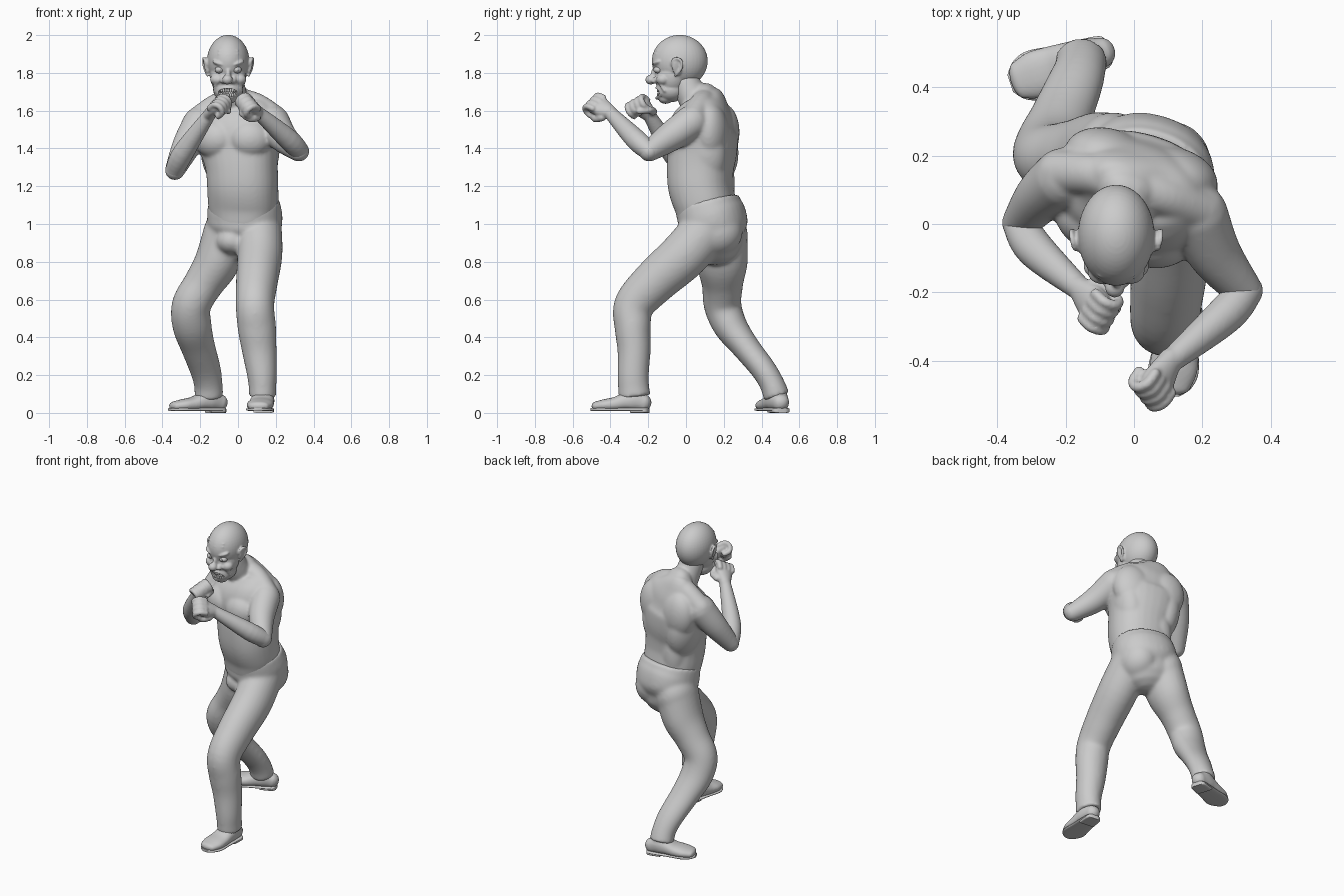
import bpy, bmesh, math
from mathutils import Vector, Matrix, Euler

cube = bpy.data.objects.get("Cube")
if cube:
    bpy.data.objects.remove(cube, do_unlink=True)

grey = bpy.data.materials.new("plain grey")
grey.use_nodes = True
grey.diffuse_color = (0.6, 0.6, 0.6, 1)
grey.node_tree.nodes["Principled BSDF"].inputs["Base Color"].default_value = (0.6, 0.6, 0.6, 1)


def spline(pts, n=5):
    """Catmull-Rom interpolation of rows of numbers."""
    rows = []
    for i in range(len(pts) - 1):
        a, b, c, d = pts[max(i - 1, 0)], pts[i], pts[i + 1], pts[min(i + 2, len(pts) - 1)]
        for k in range(n):
            t = k / n
            rows.append([0.5 * (2 * q + (r - p) * t + (2 * p - 5 * q + 4 * r - s) * t * t
                                + (3 * q - p - 3 * r + s) * t ** 3) for p, q, r, s in zip(a, b, c, d)])
    return rows + [list(pts[-1])]


def loft(bm, pts, ref=(1, 0, 0), sides=24, power=2.0, ends=(True, True)):
    """Smooth tube through x, y, z, radius[, radius]; ends say which caps are round."""
    rows = spline([p if len(p) == 5 else (*p, p[3]) for p in pts])
    pos = [Vector(r[:3]) for r in rows]
    secs = []
    for i, r in enumerate(rows):
        t = (pos[min(i + 1, len(pos) - 1)] - pos[max(i - 1, 0)]).normalized()
        secs.append((pos[i], t, r[3], r[4]))
    for end, sign in ((0, -1), (-1, 1)):
        if ends[end]:
            p, t, a, b = secs[end]
            cap = [(p + t * sign * min(a, b) * math.sin(g), t, a * math.cos(g), b * math.cos(g))
                   for g in (0.4, 0.8, 1.15, 1.45)]
            secs = cap[::-1] + secs if sign < 0 else secs + cap
    rings = []
    for p, t, a, b in secs:
        u = Vector(ref).cross(t).normalized()
        v = t.cross(u)
        ring = []
        for k in range(sides):
            c, s = math.cos(math.tau * k / sides), math.sin(math.tau * k / sides)
            e = 2 / power
            ring.append(bm.verts.new(p + u * a * math.copysign(abs(c) ** e, c)
                                     + v * b * math.copysign(abs(s) ** e, s)))
        rings.append(ring)
    for lo, hi in zip(rings, rings[1:]):
        for k in range(sides):
            j = (k + 1) % sides
            bm.faces.new((lo[k], lo[j], hi[j], hi[k]))
    bm.faces.new(rings[0][::-1])
    bm.faces.new(rings[-1])


def blob(bm, loc, size, rot=(0, 0, 0)):
    m = Matrix.LocRotScale(Vector(loc), Euler([math.radians(a) for a in rot]), Vector(size))
    bmesh.ops.create_uvsphere(bm, u_segments=40, v_segments=24, radius=1, matrix=m)


def finish(name, bm, voxel=0, smooth=4, cutter=None):
    bmesh.ops.recalc_face_normals(bm, faces=bm.faces[:])
    me = bpy.data.meshes.new(name)
    bm.to_mesh(me)
    bm.free()
    ob = bpy.data.objects.new(name, me)
    bpy.context.collection.objects.link(ob)
    me.materials.append(grey)
    bpy.ops.object.select_all(action="DESELECT")
    ob.select_set(True)
    bpy.context.view_layer.objects.active = ob
    if voxel:
        m = ob.modifiers.new("fuse", "REMESH")
        m.mode, m.voxel_size = "VOXEL", voxel
        m = ob.modifiers.new("soften", "SMOOTH")
        m.factor, m.iterations = 0.5, smooth
        if cutter:
            m = ob.modifiers.new("cut", "BOOLEAN")
            m.operation, m.object = "DIFFERENCE", cutter
        for m in list(ob.modifiers):
            bpy.ops.object.modifier_apply(modifier=m.name)
    bpy.ops.object.shade_smooth_by_angle(angle=math.radians(50))
    return ob


# Bare torso and upper arms, turned so the left shoulder leads
turned = -16
turn = Matrix.Rotation(math.radians(turned), 3, "Z")
back = turn @ Vector((0, 1, 0))


def chest(x, y, z):
    return Vector((0, 0.09, 0)) + turn @ Vector((x, y, z))


bm = bmesh.new()
loft(bm, [(.03, .11, 1.02, .17, .15), (.028, .102, 1.1, .185, .158), (.025, .078, 1.2, .187, .168),
          (.02, .076, 1.3, .19, .172), (.01, .088, 1.4, .21, .177), (0, .09, 1.5, .228, .172),
          (-.01, .11, 1.59, .208, .13), (-.02, .115, 1.65, .14, .09), (-.02, .1, 1.68, .085, .065)],
     ref=back, sides=32, power=2.3)
loft(bm, [(-.02, .09, 1.6, .085), (-.03, .035, 1.67, .08), (-.045, -.005, 1.76, .075)])
loft(bm, [(-.22, .15, 1.55, .065), (-.11, .145, 1.63, .062), (-.02, .11, 1.655, .062),
          (.09, .08, 1.635, .062), (.2, .035, 1.56, .065)], ref=(0, 0, 1))
for s in (-1, 1):
    blob(bm, chest(s * .1, -.115, 1.45), (.112, .082, .1), (0, 0, turned + s * 16))      # pectoral
    blob(bm, chest(s * .1, .075, 1.48), (.13, .09, .16), (0, s * 12, turned))            # shoulder blade
    blob(bm, chest(s * .115, .04, 1.37), (.095, .12, .18), (0, s * 8, turned))           # flank
    blob(bm, chest(s * .06, .08, 1.2), (.085, .075, .19), (0, 0, turned))                # lower back
for joints in ([(-.205, .135, 1.53, .09), (-.272, .08, 1.415, .077), (-.334, .003, 1.285, .054)],
               [(.185, .03, 1.54, .09), (.235, -.085, 1.46, .079), (.322, -.195, 1.385, .056)]):
    loft(bm, joints)
finish("torso", bm, .008, 16)


# Forearms with clenched fists
def forearm(name, elbow, mid, wrist, aim, up):
    bm = bmesh.new()
    loft(bm, [(*elbow, .05), (*mid, .056), (*wrist, .034)])
    d = Vector(aim).normalized()
    side = d.cross(Vector(up)).normalized()
    n = side.cross(d)

    def at(f, s, h):
        return Vector(wrist) + (d * f + side * s + n * h) * 1.2
    loft(bm, [(*at(-.01, 0, 0), .036, .034), (*at(.04, 0, .002), .055, .032),
              (*at(.072, 0, 0), .058, .032)], ref=n)
    for i in range(4):
        s = (i - 1.5) * .026
        loft(bm, [(*at(f, s, h), .016) for f, h in
                  ((.06, .02), (.092, .014), (.105, -.012), (.088, -.036), (.058, -.034))],
             ref=side, sides=12)
    loft(bm, [(*at(.015, -.035, -.015), .022), (*at(.05, -.042, -.04), .019),
              (*at(.08, -.01, -.052), .016)], sides=12)
    finish(name, bm, .007, 4)


forearm("right_forearm", (-.335, .001, 1.285), (-.288, -.075, 1.38), (-.152, -.195, 1.578),
        (.5, -.6, .55), (-.5, -.2, .8))
forearm("left_forearm", (.328, -.195, 1.385), (.265, -.268, 1.45), (.1, -.407, 1.595),
        (-.45, -.8, .42), (.5, -.4, .8))

# Trousers
bm = bmesh.new()
loft(bm, [(.03, .15, .93, .17, .15), (.034, .145, .98, .193, .178), (.036, .138, 1.03, .199, .18),
          (.033, .125, 1.07, .196, .174), (.03, .113, 1.12, .189, .165)],
     ref=back, sides=32, power=2.2, ends=(True, False))
blob(bm, (-.06, .185, .94), (.125, .142, .15))
blob(bm, (.11, .165, .96), (.118, .135, .13))
blob(bm, (-.03, .075, .91), (.09, .1, .075))
loft(bm, [(.112, .12, .985, .13, .12), (.115, -.01, .835, .13, .12), (.1, -.165, .695, .119, .111),
          (.09, -.275, .57, .107, .102), (.1, -.282, .45, .096, .102), (.113, -.275, .33, .088, .092),
          (.127, -.28, .2, .083, .079), (.13, -.277, .13, .083, .073), (.13, -.272, .085, .087, .075)],
     ends=(True, False))
loft(bm, [(-.06, .18, .95, .143, .125), (-.11, .19, .8, .138, .12), (-.185, .193, .68, .11, .105),
          (-.247, .194, .57, .1, .104), (-.243, .235, .46, .09, .104), (-.212, .315, .35, .074, .092),
          (-.173, .41, .23, .067, .083), (-.157, .457, .15, .066, .076), (-.155, .48, .085, .071, .077)],
     ends=(True, False))
finish("trousers", bm, .009, 18)


# Shoes with sole and heel
def shoe(name, heel, toe):
    h, t = Vector((*heel, 0)), Vector((*toe, 0))
    d = t - h
    up = (0, 0, 1)
    bm = bmesh.new()
    loft(bm, [(*(h + d * f + Vector((0, 0, z))), w, r) for f, z, w, r in
              ((.1, .055, .046, .045), (.25, .065, .058, .055), (.4, .06, .063, .048),
               (.57, .047, .068, .038), (.75, .041, .07, .032), (.9, .036, .056, .025))],
         ref=up, power=2.3)
    loft(bm, [(*(h + d * f + Vector((0, 0, .102))), .05, .05) for f in (.25, .33)], ref=up)
    finish(name + "_upper", bm, .006, 4)
    bm = bmesh.new()
    loft(bm, [(*(h + d * f + Vector((0, 0, .018))), w, .009) for f, w in
              ((.0, .025), (.06, .048), (.3, .058), (.5, .064), (.75, .074), (.9, .058), (.99, .026))],
         ref=up, power=3, ends=(False, False))
    loft(bm, [(*(h + d * f + Vector((0, 0, .012))), w, .012) for f, w in
              ((.0, .025), (.06, .047), (.3, .053))], ref=up, power=5, ends=(False, False))
    finish(name + "_sole", bm)


shoe("left_shoe", (.145, -.197), (.105, -.505))
shoe("right_shoe", (-.07, .51), (-.365, .41))

# Head
bm = bmesh.new()
blob(bm, (-.055, -.158, 1.695), (.054, .05, .023))
cutter = finish("mouth_cutter", bm)
cutter.hide_render = True
cx = -.052
bm = bmesh.new()
blob(bm, (cx, -.033, 1.862), (.112, .148, .139))
blob(bm, (cx, -.075, 1.785), (.096, .09, .11))
blob(bm, (cx, -.08, 1.71), (.08, .08, .065))
blob(bm, (cx, -.108, 1.665), (.046, .038, .029))
blob(bm, (cx, -.155, 1.8), (.016, .03, .05), (-20, 0, 0))
blob(bm, (cx - .004, -.187, 1.764), (.028, .028, .026))
for z in (1.9, 1.918):                                                                    # forehead lines
    y = -.033 - .147 * math.sqrt(1 - ((z - 1.862) / .138) ** 2)
    loft(bm, [(cx - .05, y + .017, z, .005), (cx, y + .002, z - .004, .005),
              (cx + .05, y + .017, z, .005)], ref=(0, 0, 1), sides=8)
for s in (-1, 1):
    blob(bm, (cx + s * .045, -.15, 1.85), (.042, .026, .014), (0, -s * 18, s * 15))       # brow
    blob(bm, (cx + s * .06, -.122, 1.765), (.036, .036, .03))                             # cheek
    blob(bm, (cx + s * .027, -.165, 1.757), (.015, .019, .014))                           # nostril
    blob(bm, (cx + s * .113, -.047, 1.832), (.012, .028, .047), (8, s * 12, s * 15))      # ear
    loft(bm, [(cx + s * x, y, z, .008) for x, y, z in
              ((.112, -.072, 1.843), (.122, -.07, 1.867), (.129, -.045, 1.877), (.131, -.022, 1.857),
               (.123, -.027, 1.82), (.109, -.055, 1.787))], sides=10)
    loft(bm, [(cx + s * .032, -.163, 1.772, .009), (cx + s * .062, -.138, 1.745, .01),
              (cx + s * .072, -.112, 1.705, .009)], sides=10)                             # smile fold
for z, lift in ((1.717, .008), (1.667, .028)):                                            # lips
    loft(bm, [(cx - .056, -.128, z + lift, .007), (cx, -.155, z, .01),
              (cx + .056, -.128, z + lift, .007)], ref=(0, 0, 1), sides=10)
finish("head", bm, .0055, 4, cutter)
bpy.data.objects.remove(cutter, do_unlink=True)

# Eyes and teeth
bm = bmesh.new()
for s in (-1, 1):
    blob(bm, (cx + s * .046, -.146, 1.816), (.025, .025, .019))
    blob(bm, (cx + s * .046, -.169, 1.816), (.008, .004, .008))
finish("eyes", bm)
bm = bmesh.new()
for z in (1.707, 1.682):
    for i in range(9):
        a = (i - 4) * .23
        blob(bm, (cx + .054 * math.sin(a), -.103 - .045 * math.cos(a), z + .004 * a * a),
             (.0065, .006, .012))
finish("teeth", bm)
